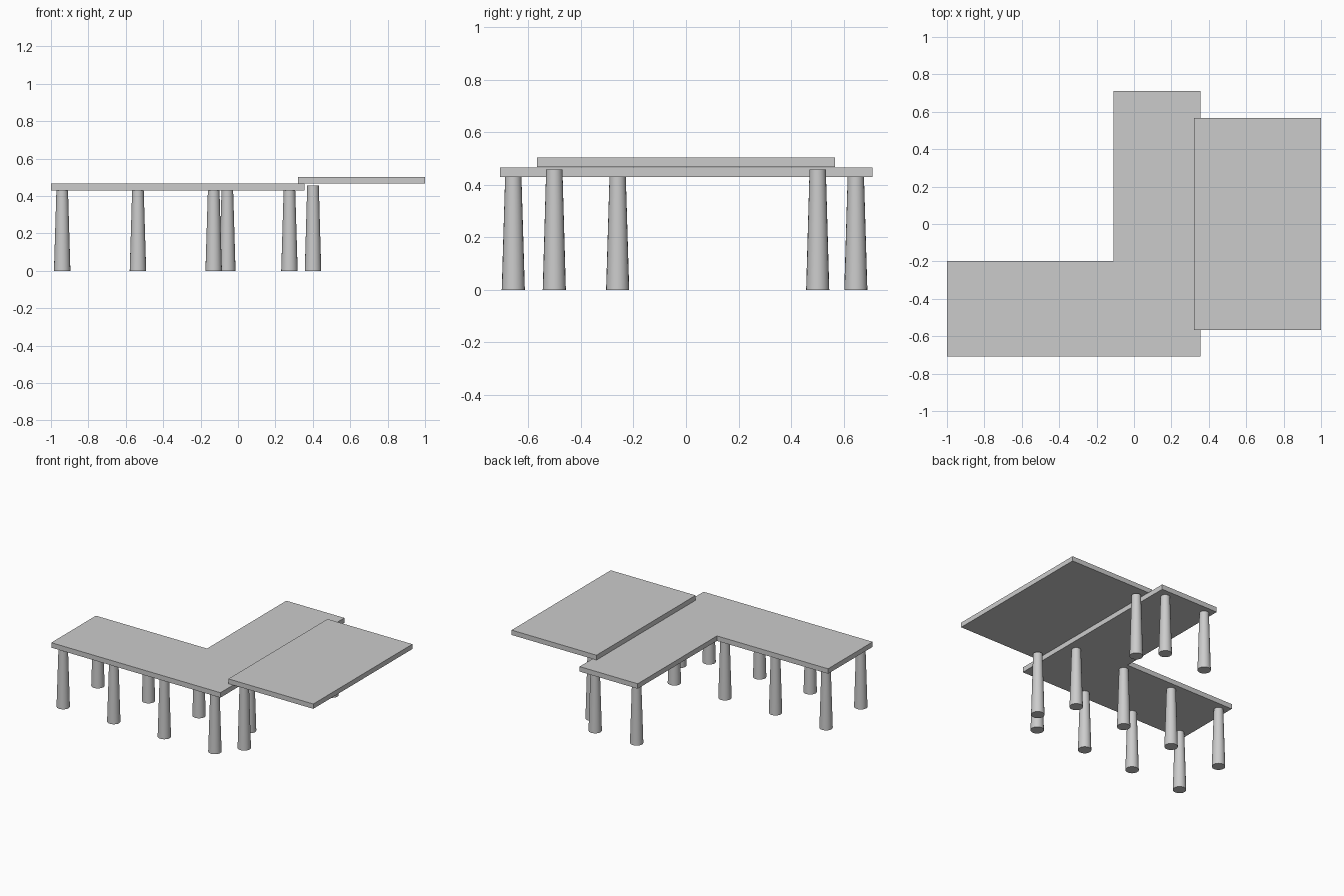
import bpy, bmesh, math

if "Cube" in bpy.data.objects:
    bpy.data.objects.remove(bpy.data.objects["Cube"])


def slab(name, outline, z0, z1):
    """Extrude a flat outline (counter-clockwise) into a tabletop."""
    bm = bmesh.new()
    face = bm.faces.new([bm.verts.new((x, y, z0)) for x, y in outline])
    ext = bmesh.ops.extrude_face_region(bm, geom=[face])
    verts = [v for v in ext["geom"] if isinstance(v, bmesh.types.BMVert)]
    bmesh.ops.translate(bm, verts=verts, vec=(0, 0, z1 - z0))
    bmesh.ops.recalc_face_normals(bm, faces=bm.faces)
    mesh = bpy.data.meshes.new(name)
    bm.to_mesh(mesh)
    bm.free()
    ob = bpy.data.objects.new(name, mesh)
    bpy.context.collection.objects.link(ob)
    return ob


def leg(name, x, y, height):
    """Round leg, tapering towards the top."""
    bpy.ops.mesh.primitive_cone_add(vertices=20, radius1=0.044, radius2=0.031,
                                    depth=height, location=(x, y, height / 2))
    bpy.context.object.name = name
    bpy.ops.object.shade_smooth_by_angle(angle=math.radians(30))


# L-shaped lower tabletop
slab("corner_tabletop", [(-1, -0.708), (0.355, -0.708), (0.355, 0.71),
                         (-0.11, 0.71), (-0.11, -0.197), (-1, -0.197)], 0.43, 0.466)

# Raised side tabletop, overlapping the lower one
slab("side_tabletop", [(0.32, -0.567), (1, -0.567), (1, 0.567), (0.32, 0.567)],
     0.468, 0.503)

# Two rows of legs under the long wing
for i in range(4):
    x = -0.94 + i * 0.405
    leg(f"front_leg_{i + 1}", x, -0.657, 0.43)
    leg(f"middle_leg_{i + 1}", x, -0.26, 0.43)

# Pair of legs at the back of the short wing
for i, x in enumerate((-0.057, 0.275)):
    leg(f"back_leg_{i + 1}", x, 0.646, 0.43)

# Taller legs under the side tabletop
for i, y in enumerate((-0.501, 0.501)):
    leg(f"side_leg_{i + 1}", 0.401, y, 0.457)
